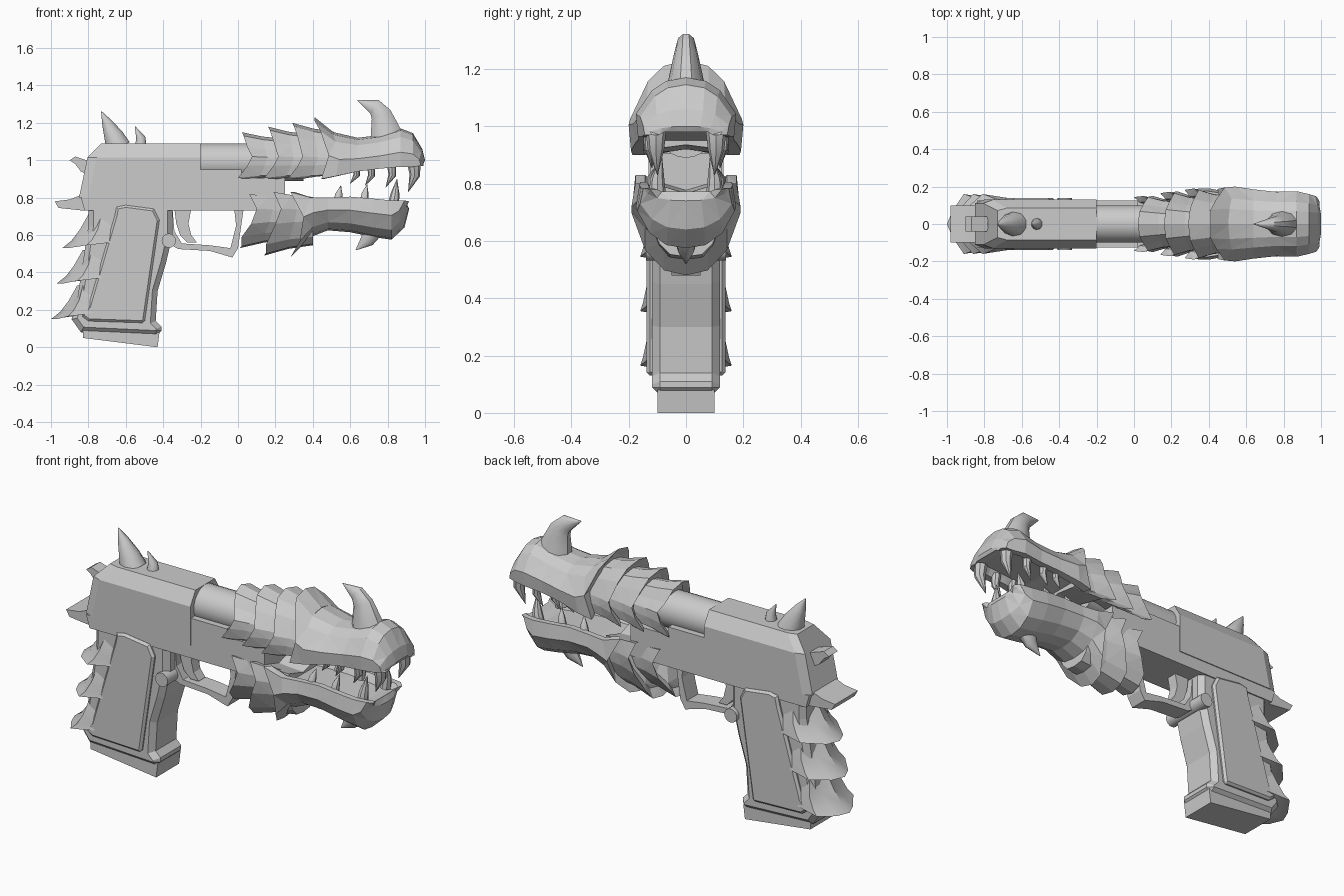
import bpy, bmesh, math
from mathutils import Vector

if "Cube" in bpy.data.objects:
    bpy.data.objects.remove(bpy.data.objects["Cube"])


def make(name, verts, faces, smooth=False, tri=False):
    me = bpy.data.meshes.new(name)
    me.from_pydata([tuple(v) for v in verts], [], faces)
    bm = bmesh.new()
    bm.from_mesh(me)
    bmesh.ops.remove_doubles(bm, verts=bm.verts, dist=1e-5)
    if tri:
        bmesh.ops.triangulate(bm, faces=bm.faces)
    bmesh.ops.recalc_face_normals(bm, faces=bm.faces)
    bm.to_mesh(me)
    bm.free()
    if smooth:
        me.shade_smooth()
        me.set_sharp_from_angle(angle=math.radians(40))
    ob = bpy.data.objects.new(name, me)
    bpy.context.collection.objects.link(ob)
    return ob


def loft(name, rings, smooth=False, tri=False):
    n, m = len(rings[0]), len(rings)
    faces = [(k * n + i, k * n + (i + 1) % n, (k + 1) * n + (i + 1) % n, (k + 1) * n + i)
             for k in range(m - 1) for i in range(n)]
    faces += [tuple(range(n)), tuple(range((m - 1) * n, m * n))]
    return make(name, [p for r in rings for p in r], faces, smooth, tri)


def both(half):
    # complete a half ring whose first and last points lie on y = 0
    return half + [(x, -y, z) for x, y, z in half[-2:0:-1]]


def prism(name, prof, hw, bevel=0, y=0):
    ob = loft(name, [[(x, y + s * hw, z) for x, z in prof] for s in (-1, 1)])
    if bevel:
        md = ob.modifiers.new("chamfer", "BEVEL")
        md.width, md.segments = bevel, 1
        md.limit_method, md.angle_limit = 'ANGLE', math.radians(70)
    return ob


def horn(name, path, radii, n=10, flat=0.75):
    # tapering curved spike in the xz plane; last radius is nearly zero
    pts = [Vector(p) for p in path]
    rings = []
    for i, p in enumerate(pts):
        t = (pts[min(i + 1, len(pts) - 1)] - pts[max(i - 1, 0)]).normalized()
        u = Vector((0, 1, 0))
        v = t.cross(u).normalized()
        rings.append([p + radii[i] * (flat * math.cos(a) * u + math.sin(a) * v)
                      for a in (2 * math.pi * k / n for k in range(n))])
    return loft(name, rings, smooth=True)


def cylinder(name, r, depth, loc, rot, n):
    bpy.ops.mesh.primitive_cylinder_add(radius=r, depth=depth, vertices=n, location=loc, rotation=rot)
    ob = bpy.context.object
    ob.name = name
    bpy.ops.object.shade_smooth_by_angle()
    return ob


# Slide with chamfered top and raked rear
section = [(0, 1.09), (.085, 1.09), (.13, 1.015), (.13, .8), (0, .8)]
rear_x = [-.73, -.73, -.805, -.85, -.85]
loft("slide", [both([(x, y * k, z) for x, (y, z) in zip(rear_x, section)]) if k < 1 else
               both([(x, y, z) for y, z in section])
               for k, x in ((.85, 0),)] +
     [both([(x + .05, y, z) for x, (y, z) in zip(rear_x, section)]),
      both([(-.2, y, z) for y, z in section])])

# Frame, barrel and rear tail
prism("frame", [(-.82, .73), (.25, .73), (.25, .905), (.02, .905), (.02, .95), (-.21, .95), (-.21, .8), (-.84, .8)], .125)
cylinder("barrel", .1, .6, (.05, 0, .99), (0, math.pi / 2, 0), 24)
prism("rear_tail", [(-.98, .78), (-.96, .745), (-.82, .73), (-.7, .73), (-.7, .82), (-.85, .81), (-.9, .79)], .1)
prism("hammer", [(-.78, .91), (-.84, .94), (-.87, .98), (-.9, 1.0), (-.87, 1.02), (-.78, .99)], .04)

# Grip, magazine base and side panels
prism("grip", [(-.8, .76), (-.35, .76), (-.35, .6), (-.385, .45), (-.43, .3), (-.44, .14), (-.41, .11), (-.41, .06),
               (-.84, .08), (-.89, .15), (-.86, .25), (-.8, .65)], .118, .028)
prism("magazine_base", [(-.83, .09), (-.83, .05), (-.43, 0), (-.42, .08)], .1)
for s in (-1, 1):
    prism("grip_panel", [(-.66, .7), (-.65, .75), (-.6, .76), (-.45, .74), (-.42, .68), (-.5, .13), (-.8, .14),
                         (-.84, .17), (-.8, .22)], .02, .012, s * .118)
cylinder("grip_pin", .038, .28, (-.37, 0, .57), (math.pi / 2, 0, 0), 16)

# Overlapping scales down the back of the grip
for i in range(3):
    z, rings = .71 - .19 * i, []
    for front, mid, tip, w, zf, zt in ((-.63, -.73, -.8, .11, 0, 0), (-.64, -.75, -.845, .138, .08, .08),
                                       (-.66, -.78, -.89, .15, .13, .14), (-.68, -.81, -.94, .16, .15, .18)):
        d = -.05 * i
        t = tip - .03 * i
        rings.append(both([(front + d, 0, z - zf), (front + d, w - .02, z - zf), (mid + d, w, z - (zf + zt) / 2),
                           (t + .03, w * .45, z - zt), (t, 0, z - zt)]))
    loft("grip_scale", rings, smooth=True)

# Trigger guard and trigger
prism("trigger_guard", [(-.38, .56), (-.32, .525), (-.15, .515), (-.03, .48), (.0, .53), (.03, .74), (-.02, .74),
                        (-.01, .65), (-.04, .53), (-.15, .545), (-.3, .555), (-.34, .62), (-.35, .74), (-.39, .74)], .05)
prism("trigger", [(-.34, .74), (-.25, .74), (-.265, .66), (-.25, .6), (-.22, .56), (-.27, .56), (-.31, .6), (-.33, .66)], .03)

# Horns on the slide, snout and chin
horn("slide_horn", [(-.64, 0, 1.07), (-.665, 0, 1.13), (-.7, 0, 1.2), (-.73, 0, 1.26)], [.07, .055, .03, .002], flat=1)
horn("slide_horn_small", [(-.52, 0, 1.07), (-.52, 0, 1.12), (-.55, 0, 1.18)], [.034, .026, .002], flat=1)
horn("snout_horn", [(.8, 0, 1.1), (.785, 0, 1.17), (.765, 0, 1.245), (.73, 0, 1.285), (.64, 0, 1.32)],
     [.1, .08, .058, .045, .002])
horn("chin_horn", [(.72, 0, .63), (.69, 0, .57), (.63, 0, .52)], [.06, .04, .002])


# Neck collars: a jagged flared rear edge tapering forward
def collar(name, half, x_front, cz, k):
    rear = both(half)
    rings = [[(x + .03, y * .8, cz + (z - cz) * .8) for x, y, z in rear], rear]
    for f in (.5, 1):
        s = 1 - (1 - k) * (f ** .6)
        rings.append([(x + (x_front - x) * f, y * s, cz + (z - cz) * s) for x, y, z in rear])
    return loft(name, rings, tri=True)


for x, top, w in ((.02, 1.15, .15), (.16, 1.18, .172), (.29, 1.2, .19)):
    collar("upper_neck_collar", [(x, 0, top), (x + .01, w * .45, top - .02), (x + .03, w * .7, top - .08),
                                 (x + .055, w * .96, 1.02), (x + .03, w, .97), (x - .02, w * .96, .905),
                                 (x + .05, w * .8, .9), (x + .08, 0, .92)], x + .22, .99, .78)
for x, top, bot, w in ((.03, .82, .53, .15), (.16, .83, .49, .175)):
    collar("lower_neck_collar", [(x + .06, 0, .78), (x + .04, w * .75, top - .01), (x + .03, w * .95, top),
                                 (x + .07, w, .74), (x + .04, w * .96, .66), (x - .01, w * .7, bot + .06),
                                 (x - .01, w * .42, bot + .01), (x - .02, 0, bot)], x + .24, .72, .76)

# Upper head with a recessed palate: x, top, half width, bottom, roof, rake
rings = []
for x, top, w, bot, roof, r in ((.47, 1.2, .15, .93, .95, .04), (.46, 1.23, .195, .9, .94, .05),
                                (.53, 1.15, .2, .915, .955, .02), (.64, 1.12, .185, .94, .98, 0),
                                (.76, 1.135, .172, .955, .99, 0), (.87, 1.17, .175, .965, 1, 0),
                                (.935, 1.145, .16, .965, 1, 0), (.975, 1.06, .15, .97, .99, -.01),
                                (.99, 1.0, .125, .97, .98, -.01)):
    h = top - bot
    rings.append(both([(x - r, 0, top), (x - r, w * .4, top - .06 * h), (x - r * .4, w * .68, top - .22 * h),
                       (x + r * .5, w, bot + .38 * h), (x - r * .3, w * .96, bot), (x, w * .74, bot),
                       (x, w * .62, roof), (x, 0, roof)]))
loft("upper_head", rings, tri=True)

# Lower jaw with a sunken floor: x, top, half width, bottom, rake
rings = []
for x, top, w, bot, r in ((.36, .8, .14, .54, .04), (.33, .83, .19, .48, .05), (.4, .8, .19, .59, .01),
                          (.48, .8, .175, .625, 0), (.6, .805, .17, .615, 0), (.72, .795, .175, .59, 0),
                          (.82, .785, .17, .575, 0), (.87, .785, .16, .64, -.02), (.9, .78, .135, .74, -.015)):
    h = top - bot
    rings.append(both([(x, 0, top - .2 * h), (x, w * .62, top - .2 * h), (x - r * .5, w * .75, top),
                       (x - r, w * .93, top), (x + r * .4, w, top - .38 * h), (x, w * .75, bot + .25 * h),
                       (x - r * .8, w * .4, bot + .05 * h), (x - r, 0, bot)]))
loft("lower_jaw", rings, tri=True)

# Teeth on both sides
for s in (-1, 1):
    for x, y, tip, r in ((.94, .105, .83, .036), (.82, .125, .855, .026), (.71, .125, .865, .024), (.63, .13, .875, .022)):
        horn("upper_tooth", [(x, s * y, .985), (x + .005, s * y, .92), (x - .03, s * y * .95, tip)],
             [r, r * .8, .001], 8, 1)
    for x, y, tip, r in ((.83, .1, .9, .03), (.67, .115, .87, .024), (.53, .12, .865, .024)):
        horn("lower_tooth", [(x, s * y, .76), (x + .01, s * y, .82), (x + .02, s * y * .85, tip)],
             [r, r * .8, .001], 8, 1)
